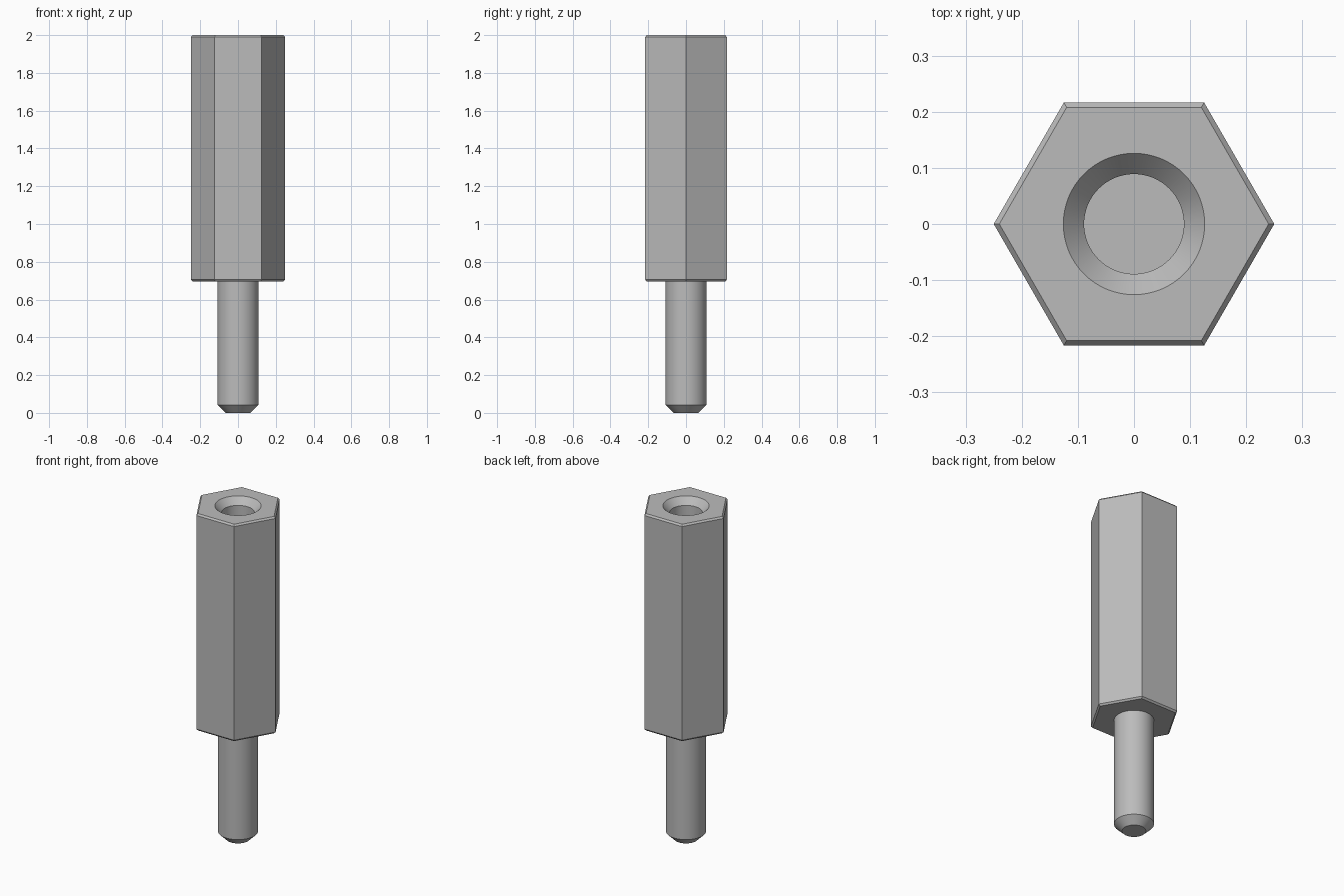
import bpy, bmesh
from math import cos, sin, tau, radians

cube = bpy.data.objects.get("Cube")
if cube:
    bpy.data.objects.remove(cube)

steel = bpy.data.materials.new("grey_steel")
steel.use_nodes = True
colour = (0.5, 0.5, 0.5, 1)
steel.diffuse_color = colour
steel.node_tree.nodes["Principled BSDF"].inputs["Base Color"].default_value = colour


def lathe(name, profile, sides, smooth=False):
    """Closed solid from (radius, z) rings listed bottom to top."""
    bm = bmesh.new()
    rings = [[bm.verts.new((r * cos(tau * i / sides), r * sin(tau * i / sides), z))
              for i in range(sides)] for r, z in profile]
    bm.faces.new(rings[0][::-1])
    bm.faces.new(rings[-1])
    for low, high in zip(rings, rings[1:]):
        for i in range(sides):
            j = (i + 1) % sides
            bm.faces.new((low[i], low[j], high[j], high[i]))
    for f in bm.faces:
        f.smooth = smooth and len(f.verts) == 4
    mesh = bpy.data.meshes.new(name)
    bm.to_mesh(mesh)
    bm.free()
    mesh.materials.append(steel)
    obj = bpy.data.objects.new(name, mesh)
    bpy.context.collection.objects.link(obj)
    return obj


def smooth_by_angle(obj):
    bpy.ops.object.select_all(action="DESELECT")
    obj.select_set(True)
    bpy.context.view_layer.objects.active = obj
    bpy.ops.object.shade_smooth_by_angle(angle=radians(25))


top, shoulder = 2.0, 0.696
hex_radius, bevel = 0.25, 0.01

# Hexagonal body with small chamfers at both ends
body = lathe("hex_body", [(hex_radius - bevel, shoulder), (hex_radius, shoulder + bevel),
                          (hex_radius, top - bevel), (hex_radius - bevel, top)], 6)

# Countersunk blind hole in the top
sink, bore, overlap = 0.126, 0.089, 0.02
cutter = lathe("hole_cutter", [(bore, top - 0.7), (bore, top - 0.04),
                               (sink, top), (sink, top + overlap)], 64, True)
cutter.hide_render = True
cut = body.modifiers.new("hole", "BOOLEAN")
cut.operation = "DIFFERENCE"
cut.solver = "EXACT"
cut.object = cutter
bpy.context.view_layer.objects.active = body
bpy.ops.object.modifier_apply(modifier=cut.name)
bpy.data.objects.remove(cutter)
smooth_by_angle(body)

# Round stud with a chamfered tip
stud = lathe("stud", [(0.065, 0), (0.109, 0.043), (0.109, shoulder + 0.005)], 64, True)
smooth_by_angle(stud)
